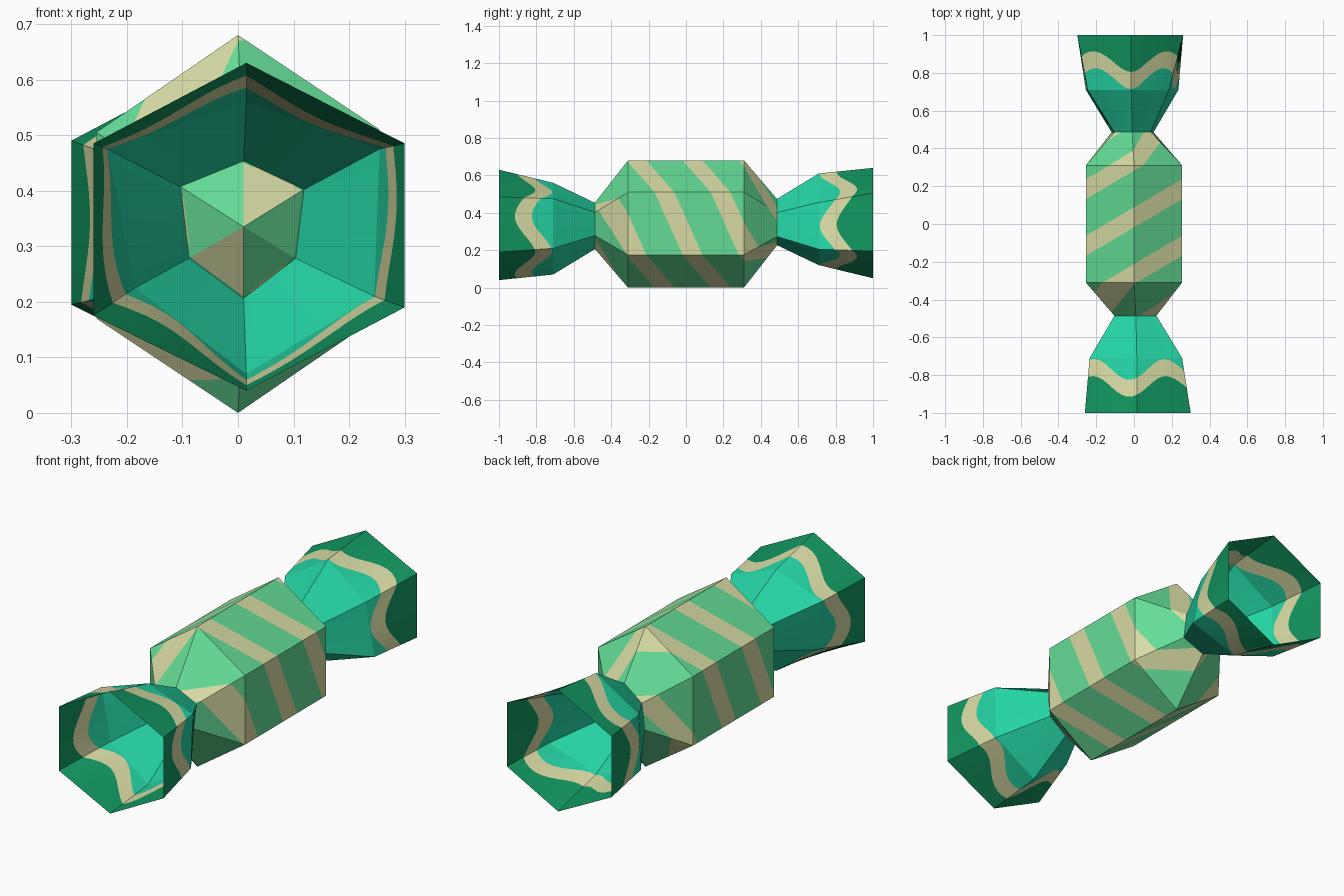
import bpy, bmesh, math
from mathutils import Vector

if "Cube" in bpy.data.objects:
    bpy.data.objects.remove(bpy.data.objects["Cube"])


def material(name, rgb):
    m = bpy.data.materials.new(name)
    m.diffuse_color = (*rgb, 1)
    m.use_nodes = True
    m.node_tree.nodes["Principled BSDF"].inputs["Base Color"].default_value = m.diffuse_color
    return m


GREEN = material("light green", (0.127, 0.716, 0.305))
CREAM = material("cream", (0.687, 0.708, 0.371))
TEAL = material("teal", (0.018, 0.658, 0.371))
DARK = material("deep green", (0.006, 0.305, 0.117))

# Six-sided sections (x, z), clockwise from the top as seen from the front
BODY = [(0, .68), (.255, .51), (.255, .175), (0, 0), (-.255, .17), (-.255, .505)]
NECK = [(.01, .45), (.115, .40), (.10, .28), (.01, .21), (-.085, .28), (-.10, .405)]
MID = [(.015, .56), (.255, .475), (.245, .21), (.015, .07), (-.185, .225), (-.235, .475)]
RIM = [(.015, .63), (.30, .485), (.30, .19), (.015, .04), (-.26, .175), (-.26, .485)]
TIP = [(.01, .335)] * 6


def flip(ring):
    """Section of the opposite end: the model is point symmetric."""
    return [(-ring[(i + 3) % 6][0], .68 - ring[(i + 3) % 6][1]) for i in range(6)]


def on_ring(ring, u):
    i = math.floor(u + 1e-5)
    t = u - i
    a, b = Vector(ring[i % 6]), Vector(ring[(i + 1) % 6])
    return a.lerp(b, t)


def on_surface(rows, u, y):
    """Point at side position u and length y on a loft through rows of (y, section)."""
    for (y0, r0), (y1, r1) in zip(rows, rows[1:]):
        if y <= y1 + 1e-6:
            break
    p = on_ring(r0, u).lerp(on_ring(r1, u), (y - y0) / (y1 - y0))
    return Vector((p.x, y, p.y))


def sheet(bm, us, row_fn, rows):
    """Flat sheet of quads in (u, y) space."""
    grid = [[bm.verts.new((u, row_fn(r, u), 0)) for u in us] for r in range(rows)]
    faces = []
    for r in range(rows - 1):
        faces.append([bm.faces.new((grid[r][i], grid[r][i + 1],
                                    grid[r + 1][i + 1], grid[r + 1][i]))
                      for i in range(len(us) - 1)])
    return faces


def finish(bm, name, mats):
    bmesh.ops.remove_doubles(bm, verts=bm.verts[:], dist=0.0005)
    bmesh.ops.recalc_face_normals(bm, faces=bm.faces[:])
    mesh = bpy.data.meshes.new(name)
    bm.to_mesh(mesh)
    bm.free()
    for m in mats:
        mesh.materials.append(m)
    ob = bpy.data.objects.new(name, mesh)
    bpy.context.collection.objects.link(ob)
    return ob


# Sweet body: stripes are straight cuts in the unrolled sheet, then it is rolled up
ADVANCE, PERIOD, START, HALF = .15, .30, .035, .053
body_rows = [(-.58, TIP), (-.49, NECK), (-.31, BODY), (.31, BODY),
             (.49, flip(NECK)), (.58, flip(TIP))]
bm = bmesh.new()
sheet(bm, range(7), lambda r, u: body_rows[r][0], len(body_rows))
for n in range(-6, 4):
    for side in (-HALF, HALF):
        bmesh.ops.bisect_plane(bm, geom=bm.verts[:] + bm.edges[:] + bm.faces[:],
                               plane_co=(0, START + n * PERIOD + side, 0),
                               plane_no=(-ADVANCE, 1, 0), dist=1e-5)
for f in bm.faces:
    c = f.calc_center_median()
    s = (c.y - ADVANCE * c.x - START + PERIOD / 2) % PERIOD - PERIOD / 2
    f.material_index = int(abs(s) < HALF)
    if abs(c.y) > .49:  # inner tips
        f.material_index = int(int(c.x) in (0, 3))
for v in bm.verts:
    v.co = on_surface(body_rows, v.co.x, v.co.y)
finish(bm, "sweet_body", [GREEN, CREAM])


# Wrapper ends: open flared sheets with a wavy cream band
wrap_rows = [(.48, NECK), (.71, MID), (1.0, RIM)]
STEPS = 10


def wrapper(name, phase, opposite):
    def row(r, u):
        wave = .815 + .055 * math.cos((u - phase) * math.tau / 1.5)
        return (.48, .71, wave - .045, wave + .045, 1.0)[r]

    bm = bmesh.new()
    strips = sheet(bm, [i / STEPS for i in range(6 * STEPS + 1)], row, 5)
    for strip, index in zip(strips, (0, 0, 1, 2)):
        for f in strip:
            f.material_index = index
    for v in bm.verts:
        p = on_surface(wrap_rows, v.co.x, v.co.y)
        v.co = (-p.x, p.y, .68 - p.z) if opposite else (p.x, -p.y, p.z)
    finish(bm, name, [TEAL, CREAM, DARK])


wrapper("front_wrapper_end", -.15, False)
wrapper("back_wrapper_end", .75, True)
